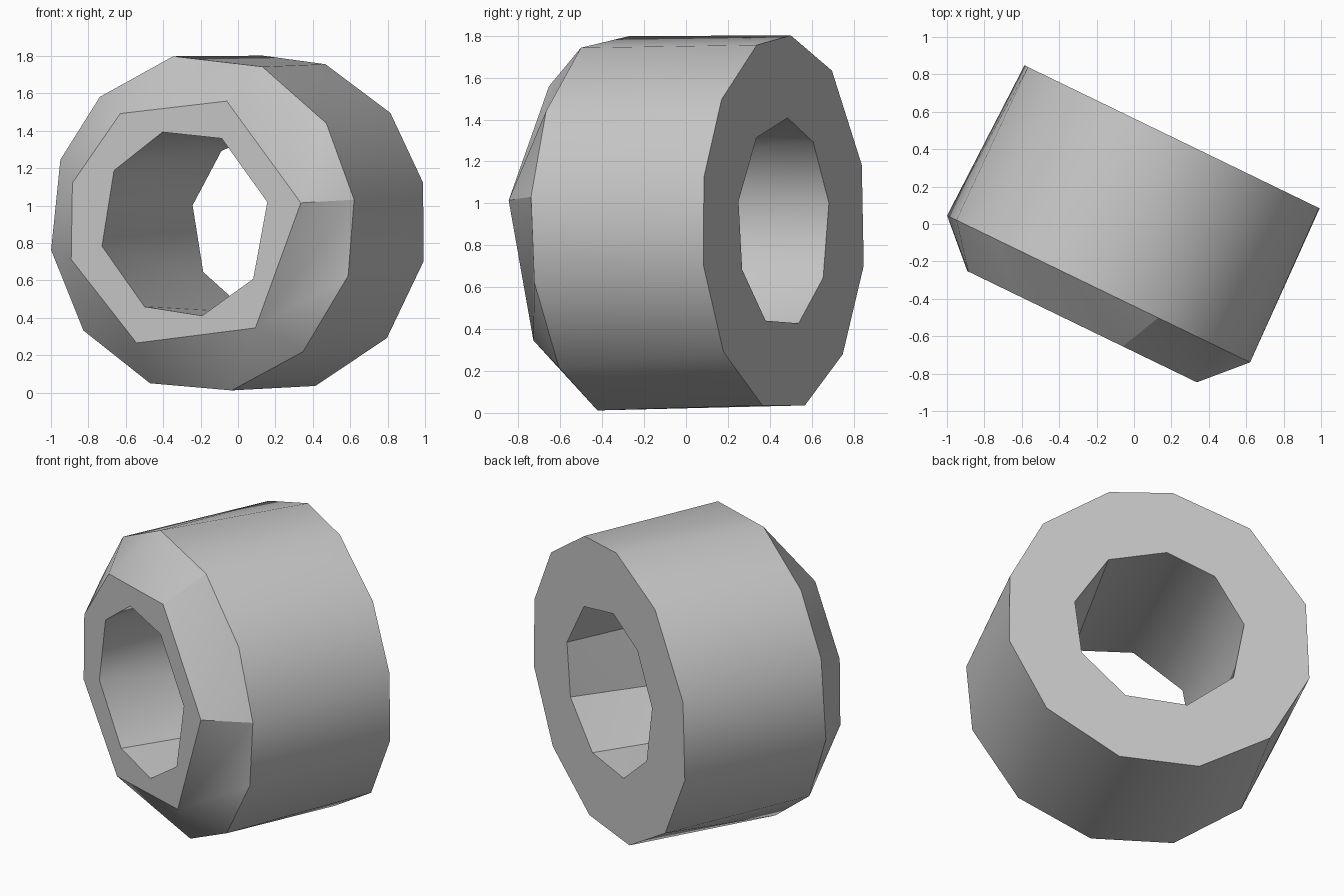
import bpy
import bmesh
from math import cos, sin, radians
from mathutils import Vector

if "Cube" in bpy.data.objects:
    bpy.data.objects.remove(bpy.data.objects["Cube"], do_unlink=True)

# The collar lies on its side, with its axis turned in the ground plane
ACROSS = Vector((0.9, -0.436, 0))
AXIS = Vector((-0.436, -0.9, 0))
UP = Vector((0, 0, 1))
CENTRE = ACROSS * -0.02 + UP * 0.905

# Each ring: distance along the axis, radius, irregular corner angles
RINGS = {
    "front_rim": (0.615, 0.70, [-164, -114, -53, 9, 69, 123, 162]),
    "shoulder": (0.395, 0.91, [-171, -141, -110, -79, -49, -18, 8, 36, 67, 101, 132, 158]),
    "back_rim": (-0.508, 0.90, [-167, -136, -105, -75, -43, -13, 14, 41, 71, 95, 126, 162]),
    "back_hole": (-0.508, 0.505, [-149, -109, -67, -26, 12, 54, 95, 130, 169]),
    "front_hole": (0.615, 0.505, [-166, -118, -78, -36, 13, 64, 105, 146]),
}

bm = bmesh.new()


def make_ring(along, radius, angles):
    """Corners of one ring, each paired with its angle."""
    corners = []
    for angle in angles:
        a = radians(angle)
        offset = ACROSS * cos(a) * radius + UP * sin(a) * radius
        corners.append((angle, bm.verts.new(CENTRE + AXIS * along + offset)))
    return corners


def bridge(ring_a, ring_b):
    """Join two rings with triangles, stepping round by angle."""
    def wrap(ring):
        return ring + [(ring[0][0] + 360, ring[0][1])]

    a, b = wrap(ring_a), wrap(ring_b)
    i = j = 0
    while i < len(ring_a) or j < len(ring_b):
        step_a = j == len(ring_b) or (
            i < len(ring_a) and a[i + 1][0] <= b[j + 1][0])
        if step_a:
            bm.faces.new((a[i][1], a[i + 1][1], b[j][1]))
            i += 1
        else:
            bm.faces.new((a[i][1], b[j + 1][1], b[j][1]))
            j += 1


# Bevel, outer wall, back face, bore and front face in one closed loop
rings = [make_ring(*ring) for ring in RINGS.values()]
for k, ring in enumerate(rings):
    bridge(ring, rings[(k + 1) % len(rings)])
bmesh.ops.recalc_face_normals(bm, faces=bm.faces)

mesh = bpy.data.meshes.new("collar")
bm.to_mesh(mesh)
bm.free()
collar = bpy.data.objects.new("collar", mesh)
bpy.context.collection.objects.link(collar)

# Plain grey finish
grey = bpy.data.materials.new("plain_grey")
grey.use_nodes = True
colour = (0.57, 0.57, 0.57, 1)
grey.diffuse_color = colour
grey.node_tree.nodes["Principled BSDF"].inputs["Base Color"].default_value = colour
mesh.materials.append(grey)

# Smooth walls with crisp rims
bpy.ops.object.select_all(action="DESELECT")
collar.select_set(True)
bpy.context.view_layer.objects.active = collar
bpy.ops.object.shade_smooth_by_angle(angle=radians(30))
